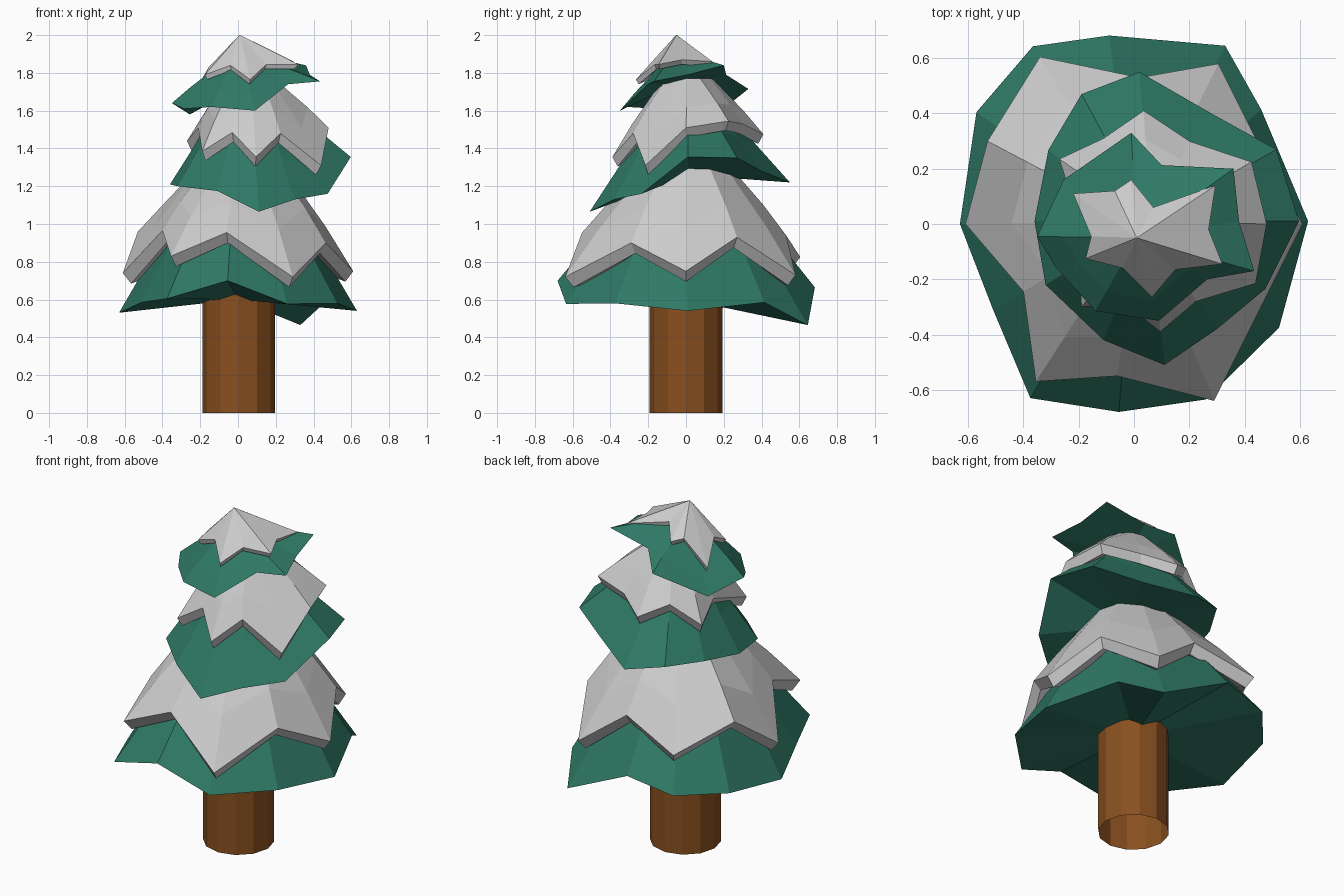
import bpy, bmesh
from mathutils import Vector


def material(name, rgb):
    m = bpy.data.materials.new(name)
    m.diffuse_color = (*rgb, 1)
    return m


GREEN = material("needles", (0.028, 0.19, 0.13))
BROWN = material("bark", (0.25, 0.08, 0.014))


def finish(name, bm, mat=None):
    bmesh.ops.recalc_face_normals(bm, faces=bm.faces)
    me = bpy.data.meshes.new(name)
    bm.to_mesh(me)
    bm.free()
    ob = bpy.data.objects.new(name, me)
    bpy.context.collection.objects.link(ob)
    if mat:
        me.materials.append(mat)
    return ob


def loft(name, rings, mat=None, top=None, bottom=None):
    """Skin rings of equal count; optional pole points close the ends."""
    bm = bmesh.new()
    vs = [[bm.verts.new(p) for p in ring] for ring in rings]
    n = len(vs[0])
    for a, b in zip(vs, vs[1:]):
        for i in range(n):
            j = (i + 1) % n
            bm.faces.new((a[i], a[j], b[j], b[i]))
    for pole, ring in ((bottom, vs[0]), (top, vs[-1])):
        if pole:
            v = bm.verts.new(pole)
            for i in range(n):
                bm.faces.new((ring[i], ring[(i + 1) % n], v))
    return finish(name, bm, mat)


def dome(rim, apex, r, t, bulge):
    """Rim, bulged middle ring and small top ring under the apex."""
    c = Vector((apex[0], apex[1], 0))
    mid, top = [], []
    for p in rim:
        d = Vector((p[0], p[1], 0)) - c
        q = c + d.normalized() * r
        q.z = apex[2]
        m = Vector(p).lerp(q, t)
        m.xy = c.xy + (m.xy - c.xy) * bulge
        mid.append(m)
        top.append(q)
    return [rim, mid, top]


def branches(name, rim, apex, r, base_z, t=0.4, bulge=1.0):
    loft(name, dome(rim, apex, r, t, bulge), GREEN, apex, (apex[0], apex[1], base_z))


def snow(name, rim, apex, r, thick, bulge=1.03):
    c = Vector((apex[0], apex[1]))

    def inset(k, dz):
        return [(*(c + (Vector(p[:2]) - c) * k), p[2] + dz) for p in rim]
    loft(name, [inset(0.78, -thick * 0.4), inset(0.93, -thick)] + dome(rim, apex, r, 0.42, bulge), None, apex)


# trunk: open twelve-sided tube
bm = bmesh.new()
bmesh.ops.create_cone(bm, segments=12, radius1=0.193, radius2=0.193, depth=0.65, cap_ends=False)
bmesh.ops.translate(bm, verts=bm.verts, vec=(0.004, 0, 0.325))
finish("trunk", bm, BROWN)

# lower tier
branches("lower_branches", [
    (.63, .01, .54), (.46, .415, .585), (.33, .645, .465), (-.09, .682, .665),
    (-.366, .643, .605), (-.57, .405, .585), (-.63, 0, .53), (-.51, -.31, .585),
    (-.375, -.63, .605), (-.055, -.68, .70), (.26, -.635, .577), (.525, -.375, .58)],
    (0, 0, 1.27), .20, .60)
snow("lower_snow", [
    (.61, 0, .75), (.46, .27, .93), (.305, .58, .73), (.02, .53, .94),
    (-.34, .605, .825), (-.53, .30, .96), (-.61, 0, .74), (-.40, -.245, .965),
    (-.355, -.57, .83), (-.06, -.55, .955), (.29, -.64, .72), (.465, -.29, .90)],
    (.02, .01, 1.33), .20, .055)

# middle tier
branches("middle_branches", [
    (.597, .01, 1.355), (.515, .27, 1.35), (.28, .40, 1.28), (.02, .55, 1.22),
    (-.19, .47, 1.26), (-.31, .267, 1.25), (-.36, .01, 1.21), (-.32, -.22, 1.20),
    (-.11, -.42, 1.175), (.11, -.51, 1.065), (.30, -.38, 1.13), (.475, -.235, 1.16)],
    (.06, .01, 1.72), .12, 1.26, .4, .97)
snow("middle_snow", [
    (.48, 0, 1.51), (.425, .225, 1.545), (.20, .30, 1.53), (.035, .41, 1.475),
    (-.11, .31, 1.55), (-.27, .235, 1.44), (-.21, .04, 1.51), (-.19, -.30, 1.385),
    (-.03, -.29, 1.485), (.095, -.39, 1.355), (.225, -.28, 1.48), (.44, -.215, 1.31)],
    (.06, .01, 1.77), .13, .05)

# upper tier
branches("upper_branches", [
    (.38, .01, 1.79), (.36, .20, 1.84), (.10, .213, 1.79), (-.01, .33, 1.715),
    (-.255, .16, 1.58), (-.35, -.045, 1.64), (-.285, -.155, 1.61), (-.14, -.315, 1.62),
    (.09, -.35, 1.60), (.265, -.20, 1.74), (.435, -.17, 1.755)],
    (.01, -.05, 1.91), .02, 1.74, .3, 1.03)
snow("snow_cap", [
    (.27, -.02, 1.87), (.295, .14, 1.86), (.07, .06, 1.90), (-.01, .16, 1.84),
    (-.07, .12, 1.86), (-.22, .11, 1.72), (-.155, -.045, 1.83), (-.175, -.125, 1.79),
    (-.04, -.16, 1.84), (.065, -.265, 1.765), (.15, -.165, 1.845), (.32, -.145, 1.845)],
    (.01, -.05, 2.0), .003, .025, 1.0)
